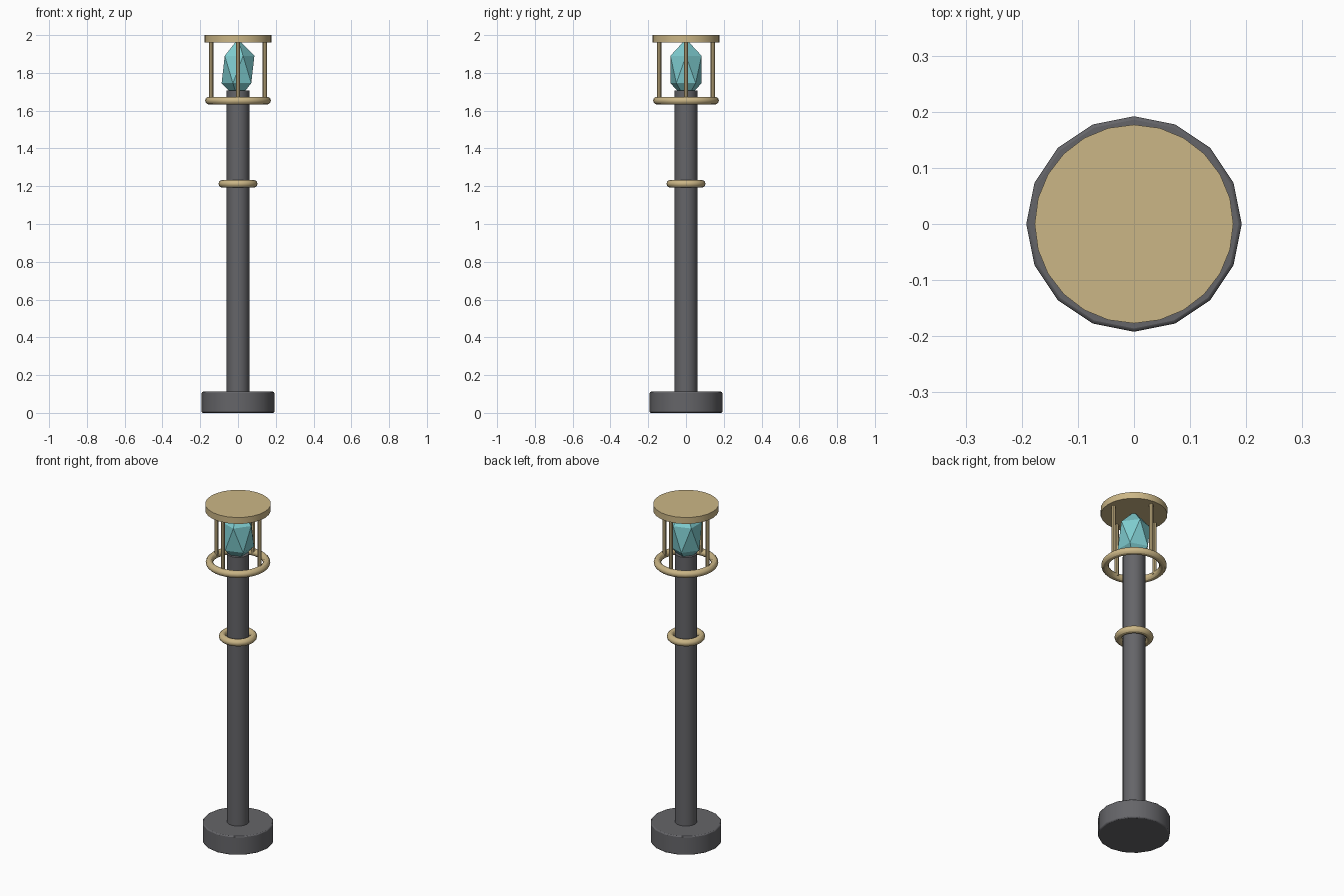
import bpy, math

if "Cube" in bpy.data.objects:
    bpy.data.objects.remove(bpy.data.objects["Cube"])


def material(name, rgb):
    m = bpy.data.materials.new(name)
    m.diffuse_color = (*rgb, 1.0)
    m.use_nodes = True
    m.node_tree.nodes["Principled BSDF"].inputs["Base Color"].default_value = m.diffuse_color
    return m


iron = material("dark_iron", (0.13, 0.13, 0.14))
brass = material("pale_brass", (0.60, 0.47, 0.24))
teal = material("teal_crystal", (0.21, 0.60, 0.62))


def finish(name, mat, smooth=True):
    ob = bpy.context.object
    ob.name = name
    ob.data.materials.append(mat)
    if smooth:
        bpy.ops.object.shade_smooth_by_angle(angle=math.radians(30))
    return ob


def cylinder(name, mat, sides, radius, z0, z1, x=0.0, y=0.0):
    bpy.ops.mesh.primitive_cylinder_add(
        vertices=sides, radius=radius, depth=z1 - z0, location=(x, y, (z0 + z1) / 2))
    return finish(name, mat)


def ring(name, major, minor, z):
    bpy.ops.mesh.primitive_torus_add(
        major_radius=major, minor_radius=minor, major_segments=32,
        minor_segments=12, location=(0, 0, z))
    return finish(name, brass)


# Foot with slightly softened rims
base = cylinder("base", iron, 16, 0.192, 0.0, 0.112)
bevel = base.modifiers.new("rim_bevel", 'BEVEL')
bevel.width = 0.006
bevel.segments = 2
bevel.limit_method = 'ANGLE'
bevel.angle_limit = math.radians(40)

# Post and its collar
cylinder("post", iron, 16, 0.06, 0.10, 1.708)
ring("post_collar", 0.083, 0.02, 1.213)

# Lantern cage: lower ring, four rods, disc lid
ring("cage_ring", 0.154, 0.02, 1.653)
for i in range(4):
    a = i * math.pi / 2
    cylinder(f"cage_rod_{i + 1}", brass, 8, 0.011, 1.65, 1.97,
             0.142 * math.cos(a), 0.142 * math.sin(a))
cylinder("lid", brass, 24, 0.177, 1.962, 2.0)

# Faceted crystal, stretched upright
bpy.ops.mesh.primitive_ico_sphere_add(subdivisions=1, radius=1, location=(0, 0, 1.818))
crystal = finish("crystal", teal, smooth=False)
crystal.scale = (0.097, 0.097, 0.162)
